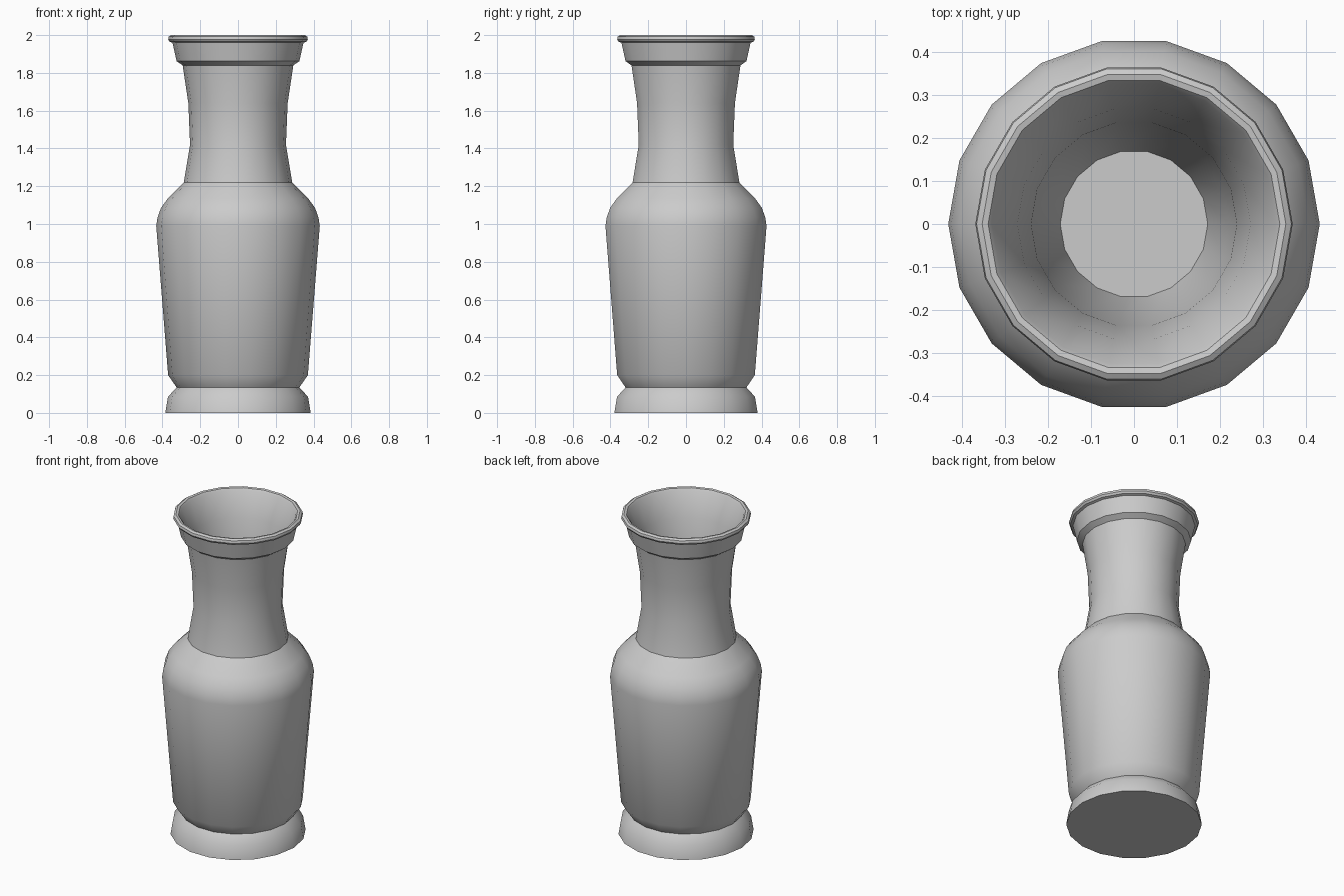
import bpy, bmesh
from math import cos, sin, tau, radians

if "Cube" in bpy.data.objects:
    bpy.data.objects.remove(bpy.data.objects["Cube"])

SIDES = 18

# Profile (radius, height): foot, body, shoulder, neck, collar, rolled rim, inner funnel
profile = [
    (0.385, 0.0), (0.371, 0.085), (0.325, 0.135), (0.37, 0.2),
    (0.433, 0.99), (0.426, 1.035), (0.408, 1.085), (0.372, 1.135), (0.287, 1.22),
    (0.254, 1.42), (0.263, 1.64), (0.293, 1.84),
    (0.325, 1.862), (0.347, 1.96),
    (0.362, 1.965), (0.37, 1.977), (0.367, 1.992), (0.354, 2.0),
    (0.34, 1.997), (0.331, 1.985),
    (0.272, 1.84), (0.24, 1.64), (0.222, 1.42), (0.172, 1.2),
]


def lathe(name, points, sides):
    bm = bmesh.new()
    rings = [[bm.verts.new((r * cos(tau * i / sides), r * sin(tau * i / sides), z))
              for i in range(sides)] for r, z in points]
    for low, high in zip(rings, rings[1:]):
        for i in range(sides):
            j = (i + 1) % sides
            bm.faces.new((low[i], low[j], high[j], high[i]))
    # Underside of the foot and floor of the mouth
    bm.faces.new(rings[0][::-1])
    bm.faces.new(rings[-1])
    mesh = bpy.data.meshes.new(name)
    bm.to_mesh(mesh)
    bm.free()
    obj = bpy.data.objects.new(name, mesh)
    bpy.context.collection.objects.link(obj)
    return obj


vase = lathe("vase", profile, SIDES)
bpy.context.view_layer.objects.active = vase
vase.select_set(True)
bpy.ops.object.shade_smooth_by_angle(angle=radians(35))
